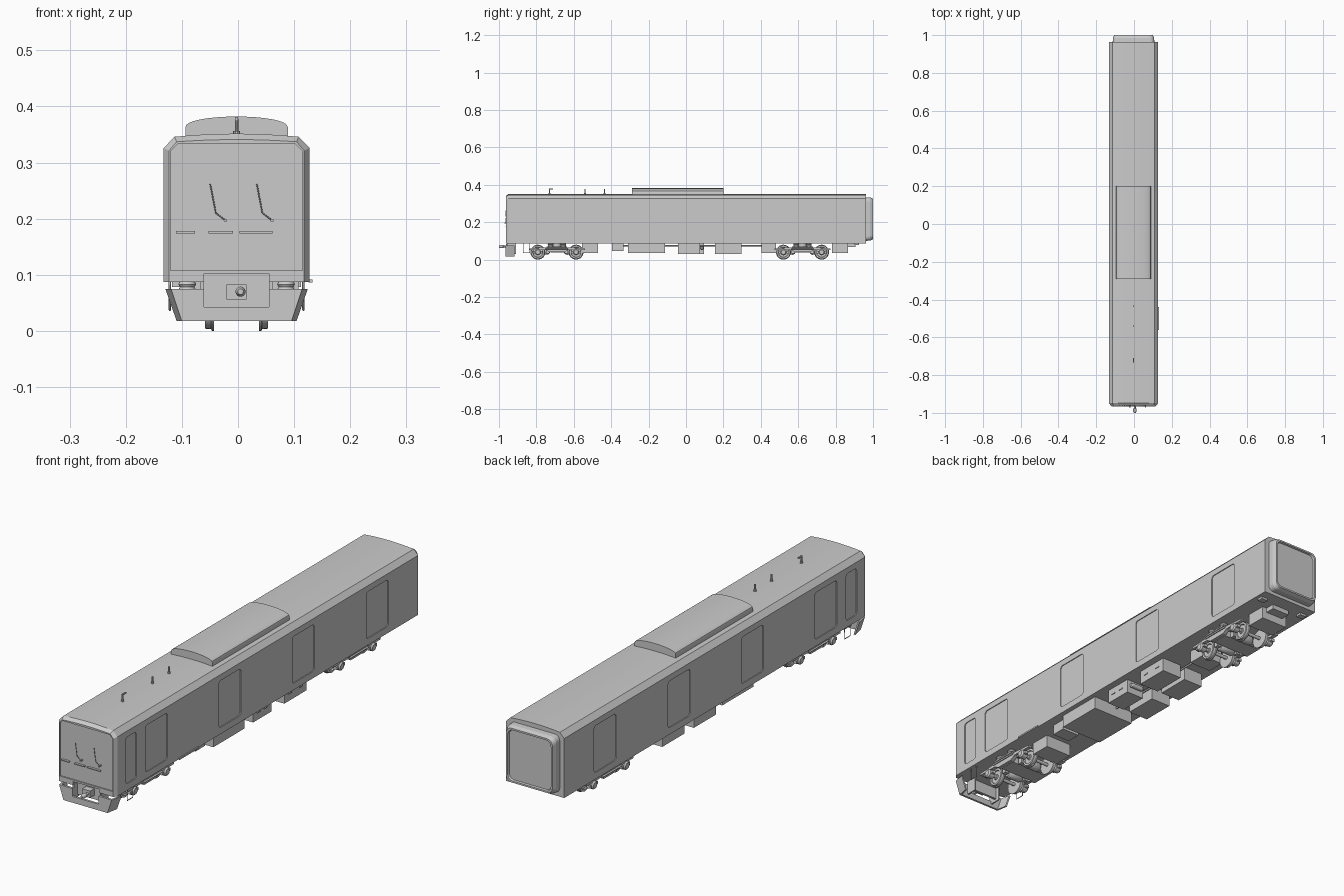
import bpy, bmesh, math
from mathutils import Vector

CX = -0.0025  # car body sits slightly left of the overall centre


def mesh(name, verts, faces, smooth=False):
    me = bpy.data.meshes.new(name)
    me.from_pydata([(v[0] + CX, v[1], v[2]) for v in verts], [], faces)
    bm = bmesh.new()
    bm.from_mesh(me)
    bmesh.ops.recalc_face_normals(bm, faces=bm.faces)
    bm.to_mesh(me)
    bm.free()
    if smooth:
        me.polygons.foreach_set("use_smooth", [True] * len(me.polygons))
        me.set_sharp_from_angle(angle=math.radians(30))
    ob = bpy.data.objects.new(name, me)
    bpy.context.collection.objects.link(ob)
    return ob


def loft(name, rings, smooth=False):
    n = len(rings[0])
    faces = [(k * n + i, k * n + (i + 1) % n, (k + 1) * n + (i + 1) % n, (k + 1) * n + i)
             for k in range(len(rings) - 1) for i in range(n)]
    last = (len(rings) - 1) * n
    faces += [tuple(range(n)), tuple(range(last, last + n))]
    return mesh(name, [p for r in rings for p in r], faces, smooth)


def box(name, x0, x1, y0, y1, z0, z1):
    return loft(name, [[(x0, y0, z), (x1, y0, z), (x1, y1, z), (x0, y1, z)] for z in (z0, z1)])


def cyl(name, a, b, steps, n=20):
    """Turned part between a and b; steps are (fraction, radius)."""
    a, b = Vector(a), Vector(b)
    q = (b - a).to_track_quat('Z', 'Y')
    rings = [[tuple(a.lerp(b, t) + q @ Vector((r * math.cos(2 * math.pi * i / n),
                                              r * math.sin(2 * math.pi * i / n), 0)))
              for i in range(n)] for t, r in steps]
    return loft(name, rings, True)


def rod(name, pts, r):
    cu = bpy.data.curves.new(name, 'CURVE')
    cu.dimensions = '3D'
    cu.bevel_depth, cu.bevel_resolution, cu.use_fill_caps = r, 1, True
    sp = cu.splines.new('POLY')
    sp.points.add(len(pts) - 1)
    for p, c in zip(sp.points, pts):
        p.co = (c[0] + CX, c[1], c[2], 1)
    ob = bpy.data.objects.new(name, cu)
    bpy.context.collection.objects.link(ob)


def rrect(u0, u1, v0, v1, r, n=5):
    pts = []
    for k, (cu, cv) in enumerate([(u1 - r, v1 - r), (u0 + r, v1 - r), (u0 + r, v0 + r), (u1 - r, v0 + r)]):
        for i in range(n + 1):
            a = math.pi / 2 * (k + i / n)
            pts.append((cu + r * math.cos(a), cv + r * math.sin(a)))
    return pts


def section(y, w, bottom, shoulder, eave_x, eave_z, top):
    """Body cross-section with a gently arched roof."""
    roof = [(eave_x * (1 - i / 4), y, eave_z + (top - eave_z) * (1 - (1 - i / 4) ** 2)) for i in range(9)]
    return [(-w, y, bottom), (w, y, bottom), (w, y, shoulder)] + roof + [(-w, y, shoulder)]


# Car body with tapered front edge
body = loft("car_body", [section(-0.962, 0.1205, 0.087, 0.321, 0.107, 0.337, 0.341),
                         section(-0.948, 0.13, 0.087, 0.326, 0.1105, 0.346, 0.3515),
                         section(0.963, 0.13, 0.087, 0.326, 0.1105, 0.346, 0.3515)])


def cut(cutter):
    cutter.hide_render = True
    cutter.hide_viewport = True
    m = body.modifiers.new("cut", 'BOOLEAN')
    m.operation, m.object, m.solver = 'DIFFERENCE', cutter, 'EXACT'


# Door recesses: cab door and four passenger doors on each side
doors = [(-0.896, -0.828)] + [(c - 0.07, c + 0.07) for c in (-0.70, -0.233, 0.233, 0.703)]
for s in (-1, 1):
    for y0, y1 in doors:
        prof = rrect(y0, y1, 0.114, 0.302, 0.013)
        cut(loft("door_cutter", [[(s * x, u, v) for u, v in prof] for x in (0.1265, 0.15)]))

# Windscreen recess and coupler notch in the front
screen = [(-0.1175, 0.108), (0.1175, 0.108), (0.1175, 0.320), (0.105, 0.333), (-0.105, 0.333), (-0.1175, 0.320)]
cut(loft("windscreen_cutter", [[(x, y, z) for x, z in screen] for y in (-0.99, -0.957)]))
cut(box("notch_cutter", -0.059, 0.059, -0.99, -0.935, 0.05, 0.101))

# Wipers and front grab bars
for x in (-0.047, 0.036):
    rod("wiper", [(x, -0.963, 0.262), (x + 0.010, -0.966, 0.210), (x + 0.027, -0.966, 0.197)], 0.0012)
    cyl("wiper_pivot", (x + 0.027, -0.955, 0.197), (x + 0.027, -0.971, 0.197), [(0, 0.003), (1, 0.003)], 10)
for x0, x1 in ((-0.108, -0.074), (-0.05, -0.006), (0.005, 0.064)):
    box("front_grab_bar", x0, x1, -0.966, -0.955, 0.174, 0.178)

# Front skirt with open coupler bay
for s in (-1, 1):
    rings = []
    for z, f, r in ((0.018, 0.098, 0.107), (0.075, 0.117, 0.127)):
        rings.append([(s * x, y, z) for x, y in ((0.058, -0.966), (f, -0.966), (r, -0.918),
                                                 (r - 0.007, -0.918), (f - 0.006, -0.957), (0.058, -0.957))])
    loft("skirt_wing", rings)
    box("skirt_bracket", s * 0.058, s * 0.064, -0.957, -0.91, 0.03, 0.088)
    rod("cab_step", [(s * 0.119, -0.87, 0.087), (s * 0.119, -0.87, 0.037),
                     (s * 0.119, -0.835, 0.037), (s * 0.119, -0.835, 0.087)], 0.002)
box("skirt_centre", -0.058, 0.058, -0.966, -0.957, 0.018, 0.043)
box("coupler_bay_back", -0.059, 0.059, -0.935, -0.925, 0.040, 0.101)

# Front coupler
box("coupler_block", -0.018, 0.018, -0.962, -0.93, 0.056, 0.083)
cyl("coupler_head", (0.007, -0.95, 0.07), (0.007, -1.0, 0.07),
    [(0, 0.005), (0.5, 0.005), (0.55, 0.009), (0.8, 0.009), (1, 0.005)])

# Rear gangway: tapered rounded frame with recessed end panel
loft("rear_gangway", [[(x, y, z) for x, z in rrect(-h, h, 0.217 - v, 0.217 + v, r)] for y, h, v, r in
                      ((0.955, 0.111, 0.117, 0.022), (0.985, 0.109, 0.115, 0.024), (1.0, 0.103, 0.109, 0.024),
                       (1.0, 0.096, 0.102, 0.022), (0.992, 0.094, 0.100, 0.022))])

# Roof air conditioner with arched top
arch = [(-0.0915, 0.343)] + [(0.0915 * math.sin(a), 0.362 + 0.020 * math.cos(a) ** 0.85)
                             for a in [math.radians(-89.9 + 179.8 * i / 16) for i in range(17)]] + [(0.0915, 0.343)]
loft("roof_air_conditioner", [[(x, y, z) for x, z in arch] for y in (-0.29, 0.20)], True)

# Roof aerials
for y in (-0.73, -0.54, -0.435):
    cyl("aerial", (0, y, 0.347), (0, y, 0.378),
        [(0, 0.006), (0.3, 0.006), (0.31, 0.003), (1, 0.003)], 10)
box("aerial_arm", -0.0025, 0.0025, -0.733, -0.71, 0.375, 0.381)

# Side sill plate
box("sill_plate", 0.128, 0.135, -0.56, -0.44, 0.086, 0.092)

# Underfloor equipment
equipment = [(0.01, 0.09, -0.395, -0.335, 0.045), (-0.08, 0.11, -0.31, -0.113, 0.035),
             (0.02, 0.10, -0.043, 0.075, 0.030), (-0.10, -0.01, -0.043, 0.096, 0.030),
             (0.01, 0.10, 0.155, 0.297, 0.030), (-0.10, -0.01, 0.155, 0.297, 0.030),
             (-0.05, 0.05, 0.405, 0.48, 0.036), (-0.06, 0.06, 0.78, 0.865, 0.036),
             (-0.04, 0.04, 0.865, 0.905, 0.068), (-0.06, 0.06, -0.555, -0.47, 0.036),
             (0.085, 0.115, 0.90, 0.925, 0.078), (-0.115, -0.085, 0.90, 0.925, 0.078)]
for x0, x1, y0, y1, z in equipment:
    box("underfloor_box", x0, x1, y0, y1, z, 0.09)
for y in (-0.01, 0.035, 0.19, 0.26):
    box("box_handle", 0.098, 0.103, y - 0.01, y + 0.01, 0.058, 0.062)
cyl("air_tank", (0.03, 0.085, 0.062), (0.09, 0.085, 0.062), [(0, 0.006), (0.1, 0.010), (0.9, 0.010), (1, 0.006)])
rod("brake_pipe", [(0.0, -0.335, 0.075), (0.0, 0.405, 0.075)], 0.004)

# Bogies: wheelsets, frames, axle boxes and springs
WB = 0.102
side = [(-0.15, 0.052), (-0.06, 0.052), (-0.04, 0.040), (0.04, 0.040), (0.06, 0.052), (0.15, 0.052),
        (0.15, 0.060), (0.06, 0.066), (-0.06, 0.066), (-0.15, 0.060)]
for yc in (-0.69, 0.623):
    for ya in (yc - WB, yc + WB):
        cyl("axle", (-0.085, ya, 0.040), (0.085, ya, 0.040), [(0, 0.007), (1, 0.007)], 14)
        for s in (-1, 1):
            cyl("wheel", (s * 0.040, ya, 0.040), (s * 0.056, ya, 0.040),
                [(0, 0.040), (0.25, 0.040), (0.35, 0.037), (1, 0.036), (1, 0.028), (0.75, 0.026), (0.75, 0.012),
                 (1, 0.010)], 28)
            cyl("axle_box", (s * 0.074, ya, 0.040), (s * 0.102, ya, 0.040),
                [(0, 0.017), (0.8, 0.017), (1, 0.012)], 16)
            box("axle_box_arm", s * 0.080, s * 0.096, ya - 0.026, ya + 0.026, 0.034, 0.046)
            d = 1 if ya > yc else -1
            box("brake_unit", s * 0.040, s * 0.058, ya - d * 0.062, ya - d * 0.043, 0.034, 0.062)
    for s in (-1, 1):
        loft("bogie_side_frame", [[(s * x, yc + y, z) for y, z in side] for x in (0.080, 0.096)])
        box("spring_seat", s * 0.070, s * 0.106, yc - 0.055, yc + 0.055, 0.064, 0.070)
        rod("damper", [(s * 0.104, yc - 0.06, 0.058), (s * 0.104, yc + 0.06, 0.058)], 0.004)
        for y in (-0.034, 0.034):
            cyl("bogie_spring", (s * 0.088, yc + y, 0.068), (s * 0.088, yc + y, 0.088),
                [(0, 0.013), (0.25, 0.016), (0.5, 0.013), (0.75, 0.016), (1, 0.013)], 18)
    box("bogie_transom", -0.082, 0.082, yc - 0.035, yc + 0.035, 0.038, 0.064)
    cyl("bogie_pivot", (0, yc, 0.06), (0, yc, 0.09), [(0, 0.022), (1, 0.022)])
    for d in (-1, 1):
        cyl("traction_motor", (-0.034, yc + d * 0.055, 0.046), (0.034, yc + d * 0.055, 0.046),
            [(0, 0.016), (0.1, 0.020), (0.9, 0.020), (1, 0.016)], 16)
